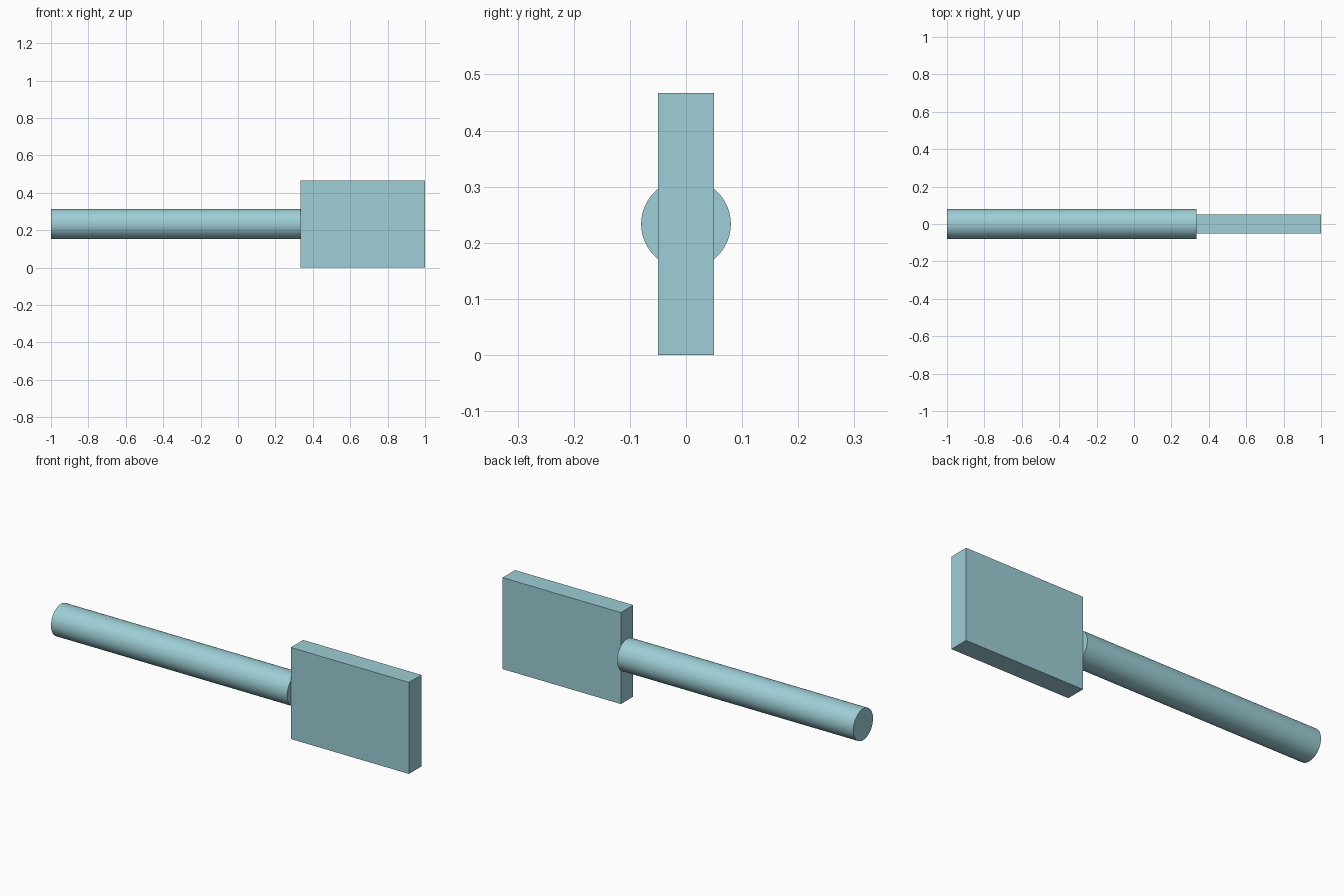
import bpy
import math

if "Cube" in bpy.data.objects:
    bpy.data.objects.remove(bpy.data.objects["Cube"])

teal = bpy.data.materials.new("pale teal")
teal.diffuse_color = (0.34, 0.62, 0.67, 1.0)
teal.use_nodes = True
teal.node_tree.nodes["Principled BSDF"].inputs["Base Color"].default_value = teal.diffuse_color

START, JOINT, END = -1.0, 0.333, 1.0
HEIGHT, THICK, RADIUS = 0.467, 0.10, 0.08

# Round handle lying along x
bpy.ops.mesh.primitive_cylinder_add(
    vertices=48, radius=RADIUS, depth=JOINT - START,
    location=((START + JOINT) / 2, 0, HEIGHT / 2),
    rotation=(0, math.pi / 2, 0))
handle = bpy.context.object
handle.name = "handle"
handle.data.materials.append(teal)

# Flat rectangular blade
bpy.ops.mesh.primitive_cube_add(size=1, location=((JOINT + END) / 2, 0, HEIGHT / 2))
blade = bpy.context.object
blade.name = "blade"
blade.scale = (END - JOINT, THICK, HEIGHT)
bpy.ops.object.transform_apply(location=False, rotation=False, scale=True)
blade.data.materials.append(teal)
